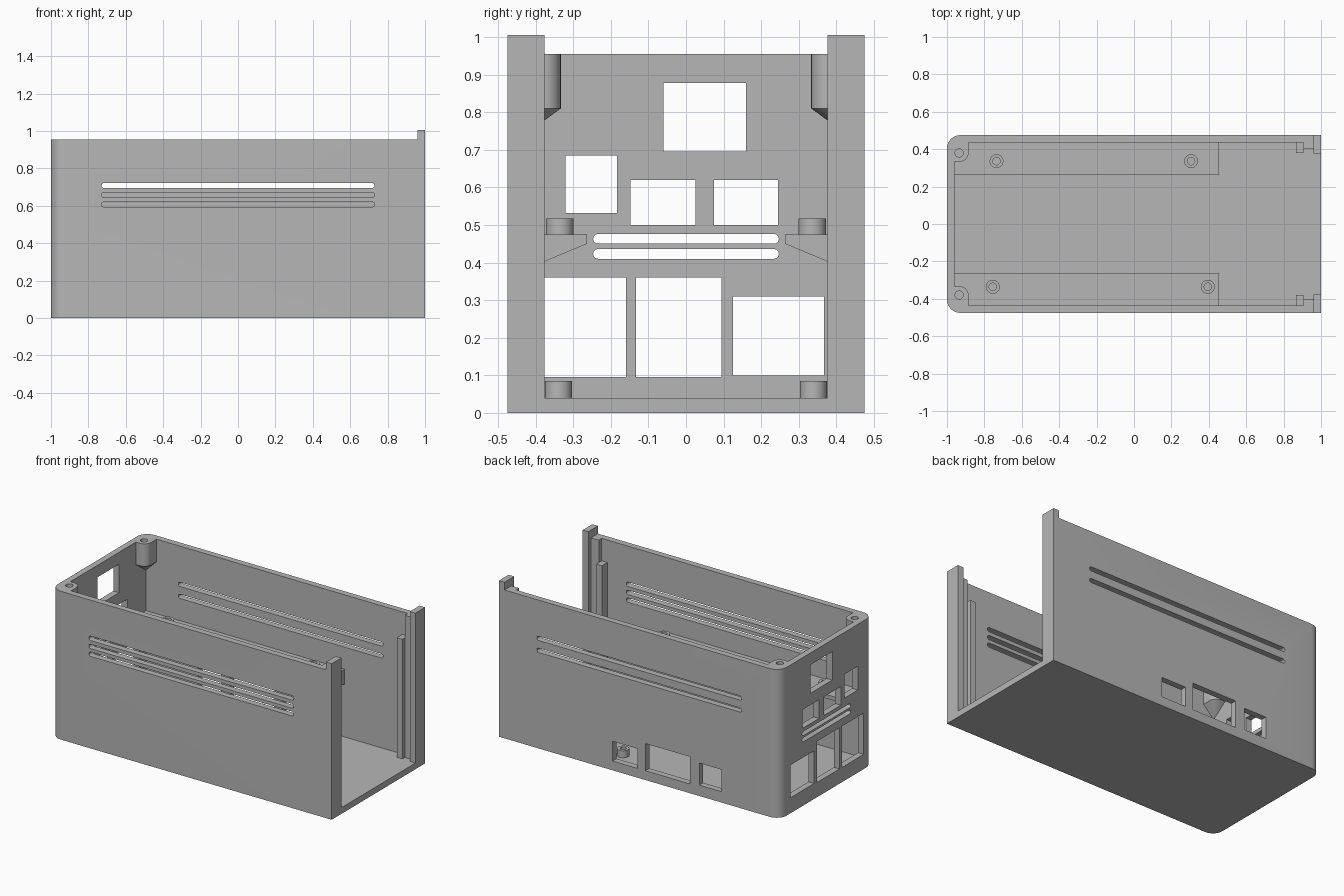
import bpy, bmesh
from math import sin, cos, pi, radians

cube = bpy.data.objects.get("Cube")
if cube:
    bpy.data.objects.remove(cube, do_unlink=True)

GREY = (0.47, 0.47, 0.47, 1)
mat = bpy.data.materials.new("plain grey")
mat.use_nodes = True
mat.diffuse_color = GREY
mat.node_tree.nodes["Principled BSDF"].inputs["Base Color"].default_value = GREY

HALF_Y, INNER_Y, BACK_X, FLOOR, RIM = 0.475, 0.435, -0.96, 0.04, 0.955


def add_prism(bm, pts, lo, hi, axis):
    """Extrude a 2D outline from lo to hi along an axis."""
    place = {"x": lambda p, h: (h, p[0], p[1]),
             "y": lambda p, h: (p[0], h, p[1]),
             "z": lambda p, h: (p[0], p[1], h)}[axis]
    rings = [[bm.verts.new(place(p, h)) for p in pts] for h in (lo, hi)]
    bm.faces.new(rings[0])
    bm.faces.new(rings[1][::-1])
    n = len(pts)
    for i in range(n):
        j = (i + 1) % n
        bm.faces.new((rings[0][i], rings[1][i], rings[1][j], rings[0][j]))


def finish(bm, name):
    bmesh.ops.recalc_face_normals(bm, faces=bm.faces[:])
    me = bpy.data.meshes.new(name)
    bm.to_mesh(me)
    bm.free()
    me.materials.append(mat)
    ob = bpy.data.objects.new(name, me)
    bpy.context.collection.objects.link(ob)
    return ob


def prism(name, pts, lo, hi, axis):
    bm = bmesh.new()
    add_prism(bm, pts, lo, hi, axis)
    return finish(bm, name)


def rect(a0, a1, b0, b1):
    return [(a0, b0), (a1, b0), (a1, b1), (a0, b1)]


def arc(cx, cy, r, start, end, n=8):
    return [(cx + r * cos(radians(start + (end - start) * i / n)),
             cy + r * sin(radians(start + (end - start) * i / n))) for i in range(n + 1)]


def slot(half, z0, z1):
    r, zc = (z1 - z0) / 2, (z0 + z1) / 2
    return arc(half - r, zc, r, -90, 90) + arc(r - half, zc, r, 90, 270)


def cut(ob, cutter):
    """Subtract the cutter, bake the result and delete the cutter."""
    mod = ob.modifiers.new("cut", "BOOLEAN")
    mod.operation, mod.solver, mod.object = "DIFFERENCE", "EXACT", cutter
    deps = bpy.context.evaluated_depsgraph_get()
    baked = bpy.data.meshes.new_from_object(ob.evaluated_get(deps))
    ob.modifiers.clear()
    ob.data = baked
    bpy.data.objects.remove(cutter, do_unlink=True)


def tube(name, x, y, z0, z1, r_out, r_in, n=32):
    bm = bmesh.new()
    section = [(r_in, z0), (r_out, z0), (r_out, z1), (r_in, z1)]
    rings = [[bm.verts.new((x + r * cos(2 * pi * i / n), y + r * sin(2 * pi * i / n), z))
              for r, z in section] for i in range(n)]
    for i in range(n):
        a, b = rings[i], rings[(i + 1) % n]
        for k in range(4):
            m = (k + 1) % 4
            bm.faces.new((a[k], b[k], b[m], a[m]))
    return finish(bm, name)


# Outer shell with two rounded corners, hollow and open at top and one end
R = 0.07
outline = ([(1, -HALF_Y), (1, HALF_Y)] + arc(R - 1, HALF_Y - R, R, 90, 180)
           + arc(R - 1, R - HALF_Y, R, 180, 270))
parts = [prism("case_shell", outline, 0, RIM, "z")]
shell = parts[0]
cut(shell, prism("cavity", rect(BACK_X, 1.2, -INNER_Y, INNER_Y), FLOOR, 1.2, "z"))

# Port windows and vent slots
bm = bmesh.new()
end_ports = [(-0.06, 0.16, 0.695, 0.878), (-0.32, -0.183, 0.532, 0.685),
             (-0.147, 0.025, 0.50, 0.62), (0.075, 0.245, 0.50, 0.62),
             (-0.38, -0.16, 0.095, 0.36), (-0.133, 0.095, 0.095, 0.36),
             (0.125, 0.367, 0.10, 0.31)]
side_ports = [(0.014, 0.19, 0.06, 0.187), (-0.361, -0.044, 0.06, 0.235),
              (-0.587, -0.427, 0.07, 0.212)]
for p in end_ports:
    add_prism(bm, rect(*p), -1.05, -0.93, "x")
for z in (0.41, 0.45):
    add_prism(bm, slot(0.247, z, z + 0.026), -1.05, -0.93, "x")
for p in side_ports:
    add_prism(bm, rect(*p), 0.41, 0.52, "y")
for z in (0.695, 0.618):
    add_prism(bm, slot(0.73, z, z + 0.027), 0.41, 0.52, "y")
for z in (0.695, 0.643, 0.593):
    add_prism(bm, slot(0.73, z, z + 0.028), -0.52, -0.41, "y")
cut(shell, finish(bm, "openings"))

for s, side in ((1, "left"), (-1, "right")):
    def mirror(pts, k=0):
        return [(p[0] * s, p[1]) if k == 0 else (p[0], p[1] * s) for p in pts]

    # Post at the open end, rising above the rim
    post = [(0.377, FLOOR), (INNER_Y, FLOOR), (INNER_Y, RIM),
            (HALF_Y, RIM), (HALF_Y, 1.005), (0.377, 1.005)]
    parts.append(prism(side + "_end_post", mirror(post), 0.96, 1, "x"))

    # Channel for a sliding panel
    parts.append(prism(side + "_channel_back", mirror(rect(0.405, INNER_Y, FLOOR, RIM)),
                       0.905, 0.96, "x"))
    parts.append(prism(side + "_channel_rail", mirror(rect(0.38, INNER_Y, FLOOR, 0.81)),
                       0.865, 0.905, "x"))

    # Sloped shelf along the wall
    shelf = [(0.263, 0.475), (INNER_Y, 0.475), (INNER_Y, 0.378), (0.263, 0.45)]
    parts.append(prism(side + "_shelf", mirror(shelf), BACK_X, 0.455, "x"))

    # Corner screw boss with tapered underside
    profile = mirror([(BACK_X, INNER_Y), (-0.885, INNER_Y)]
                     + arc(-0.932, 0.38, 0.047, 0, -90) + [(BACK_X, 0.333)], 1)
    boss = prism(side + "_screw_boss", profile, 0.81, RIM, "z")
    cut(boss, prism("drill", arc(-0.935, 0.38 * s, 0.022, 0, 345, 23), 0.83, 1, "z"))
    parts.append(boss)
    bm = bmesh.new()
    ring = [bm.verts.new((x, y, 0.81)) for x, y in profile]
    tip = bm.verts.new((BACK_X, INNER_Y * s, 0.735))
    for a, b in zip(ring[1:], ring[2:]):
        bm.faces.new((a, b, tip))
    bm.faces.new((ring[0], ring[1], tip))
    bm.faces.new((ring[-1], ring[0], tip))
    bm.faces.new(ring)
    parts.append(finish(bm, side + "_boss_taper"))

    # Board standoffs on the shelf and the floor
    for x in ((-0.735, 0.305) if s > 0 else (-0.755, 0.395)):
        parts.append(tube(side + "_shelf_standoff", x, 0.336 * s, 0.475, 0.517, 0.037, 0.02))
    for x in (-0.59, 0.21):
        parts.append(tube(side + "_floor_standoff", x, 0.339 * s, FLOOR, 0.085, 0.036, 0.018))

# Smooth the curves, keep the edges sharp
bpy.ops.object.select_all(action="DESELECT")
for ob in parts:
    ob.select_set(True)
bpy.context.view_layer.objects.active = shell
bpy.ops.object.shade_smooth_by_angle(angle=radians(30))
